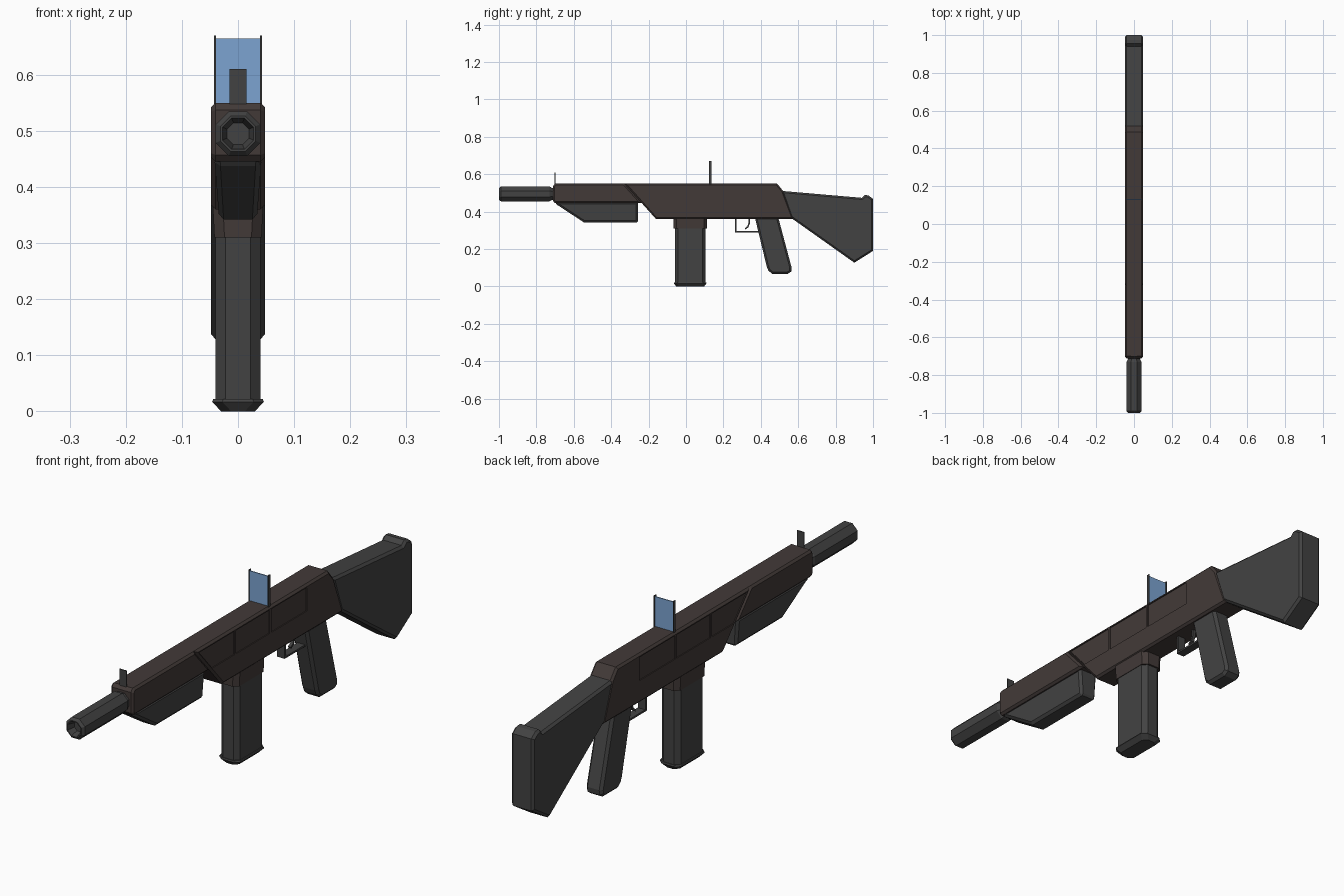
import bpy, bmesh, math

if "Cube" in bpy.data.objects:
    bpy.data.objects.remove(bpy.data.objects["Cube"])


def material(name, rgb):
    m = bpy.data.materials.new(name)
    m.diffuse_color = (*rgb, 1)
    m.use_nodes = True
    m.node_tree.nodes["Principled BSDF"].inputs["Base Color"].default_value = m.diffuse_color
    return m


BROWN = material("brown_metal", (0.055, 0.042, 0.039))
DARK = material("dark_grey", (0.055, 0.055, 0.055))
BLUE = material("sight_glass", (0.20, 0.37, 0.64))


def finish(name, bm, mat):
    bmesh.ops.recalc_face_normals(bm, faces=bm.faces[:])
    me = bpy.data.meshes.new(name)
    bm.to_mesh(me)
    bm.free()
    if mat:
        me.materials.append(mat)
    ob = bpy.data.objects.new(name, me)
    bpy.context.collection.objects.link(ob)
    return ob


def add_prism(bm, profile, x0, x1):
    """Extrude a (y, z) side profile from x0 to x1, return its two end caps."""
    a = [bm.verts.new((x0, y, z)) for y, z in profile]
    b = [bm.verts.new((x1, y, z)) for y, z in profile]
    n = len(profile)
    for i in range(n):
        j = (i + 1) % n
        bm.faces.new((a[i], a[j], b[j], b[i]))
    return [bm.faces.new(a[::-1]), bm.faces.new(b)]


def prism(name, profile, half, chamfer, mat):
    bm = bmesh.new()
    caps = add_prism(bm, profile, -half, half)
    bmesh.ops.recalc_face_normals(bm, faces=bm.faces[:])
    if chamfer:
        rim = [e for f in caps for e in f.edges]
        bmesh.ops.bevel(bm, geom=rim, offset=chamfer, segments=1,
                        profile=0.5, affect='EDGES')
    return finish(name, bm, mat)


def box(y0, y1, z0, z1):
    return [(y0, z0), (y1, z0), (y1, z1), (y0, z1)]


def loft(name, rings, mat):
    """Skin a stack of closed rings; both ends are capped."""
    bm = bmesh.new()
    rows = [[bm.verts.new(p) for p in ring] for ring in rings]
    n = len(rows[0])
    for a, b in zip(rows, rows[1:]):
        for i in range(n):
            j = (i + 1) % n
            bm.faces.new((a[i], a[j], b[j], b[i]))
    bm.faces.new(rows[0])
    bm.faces.new(rows[-1])
    return finish(name, bm, mat)


def oct_ring(z, hx, y0, y1, cx=0.018, cy=0.016):
    """Rectangle with cut corners at height z."""
    m = hx - cx
    return [(-m, y0, z), (m, y0, z), (hx, y0 + cy, z), (hx, y1 - cy, z),
            (m, y1, z), (-m, y1, z), (-hx, y1 - cy, z), (-hx, y0 + cy, z)]


# Receiver with shallow recessed side panels
receiver = prism("receiver", [(-0.33, 0.55), (-0.16, 0.36), (0.576, 0.36),
                              (0.52, 0.51), (0.487, 0.55)], 0.048, 0.008, BROWN)
bm = bmesh.new()
panels = [[(-0.305, 0.538), (-0.225, 0.448), (-0.09, 0.448), (-0.09, 0.538)],
          box(-0.08, 0.125, 0.448, 0.538), box(0.135, 0.352, 0.448, 0.538)]
for p in panels:
    for s in (-1, 1):
        add_prism(bm, p, s * 0.0445, s * 0.07)
cutter = finish("panel_cutter", bm, None)
cutter.hide_render = True
cut = receiver.modifiers.new("panels", 'BOOLEAN')
cut.operation = 'DIFFERENCE'
cut.solver = 'EXACT'
cut.object = cutter
# Apply the cut, then drop the cutter
bpy.context.view_layer.update()
carved = bpy.data.meshes.new_from_object(
    receiver.evaluated_get(bpy.context.evaluated_depsgraph_get()))
receiver.modifiers.clear()
if len(carved.polygons) > 10:
    receiver.data = carved
    carved.materials.clear()
    carved.materials.append(BROWN)
bpy.data.objects.remove(cutter)

# Handguard ahead of the slanted seam, and the foregrip hanging below it
prism("handguard", [(-0.70, 0.55), (-0.711, 0.537), (-0.711, 0.457), (-0.70, 0.445),
                    (-0.236, 0.445), (-0.33, 0.55)], 0.048, 0.008, BROWN)
foregrip = prism("foregrip", [(-0.70, 0.45), (-0.69, 0.437), (-0.545, 0.342), (-0.262, 0.342),
                              (-0.257, 0.350), (-0.257, 0.45)], 0.042, 0.010, DARK)
for v in foregrip.data.vertices:
    v.co.x *= 0.8 + 0.2 * (v.co.z - 0.342) / 0.108

# Octagonal barrel with an open muzzle
loft("barrel", [[(r * math.cos(math.pi / 8 + k * math.pi / 4), y,
                  0.495 + r * math.sin(math.pi / 8 + k * math.pi / 4)) for k in range(8)]
                for y, r in [(-0.69, 0.035), (-0.717, 0.035), (-0.73, 0.043), (-0.99, 0.043),
                             (-1.0, 0.034), (-1.0, 0.030), (-0.97, 0.021)]], DARK)

# Magazine, its well and floor plate
loft("magazine_well", [oct_ring(0.31, 0.042, -0.068, 0.112), oct_ring(0.37, 0.045, -0.068, 0.112)], BROWN)
loft("magazine", [oct_ring(0.015, 0.040, -0.06, 0.105), oct_ring(0.33, 0.040, -0.06, 0.105)], DARK)
loft("magazine_floor_plate", [oct_ring(0.0, 0.030, -0.052, 0.097), oct_ring(0.017, 0.046, -0.065, 0.110),
                              oct_ring(0.022, 0.044, -0.063, 0.108)], DARK)

# Pistol grip
prism("pistol_grip", [(0.368, 0.37), (0.432, 0.105), (0.44, 0.085), (0.46, 0.068), (0.545, 0.068),
                      (0.563, 0.08), (0.565, 0.10), (0.493, 0.37)], 0.035, 0.010, DARK)

# Trigger guard and trigger
prism("trigger_guard", [(0.262, 0.365), (0.262, 0.289), (0.40, 0.289), (0.40, 0.296),
                        (0.271, 0.296), (0.271, 0.365)], 0.016, 0, DARK)
prism("trigger", [(0.333, 0.365), (0.333, 0.338), (0.328, 0.322), (0.314, 0.311), (0.317, 0.305),
                  (0.333, 0.315), (0.341, 0.335), (0.341, 0.365)], 0.006, 0, DARK)

# Stock with raised butt edge
prism("stock", [(0.51, 0.511), (0.940, 0.474), (0.956, 0.489), (0.975, 0.487), (1.0, 0.468),
                (1.0, 0.19), (0.90, 0.127), (0.56, 0.368)], 0.048, 0.009, DARK)

# Sights
prism("front_sight", box(-0.702, -0.698, 0.54, 0.61), 0.015, 0, DARK)
prism("rear_sight_glass", box(0.128, 0.132, 0.545, 0.665), 0.040, 0, BLUE)
bm = bmesh.new()
for s in (-1, 1):
    add_prism(bm, box(0.124, 0.136, 0.545, 0.67), s * 0.0395, s * 0.0425)
finish("rear_sight_posts", bm, DARK)
